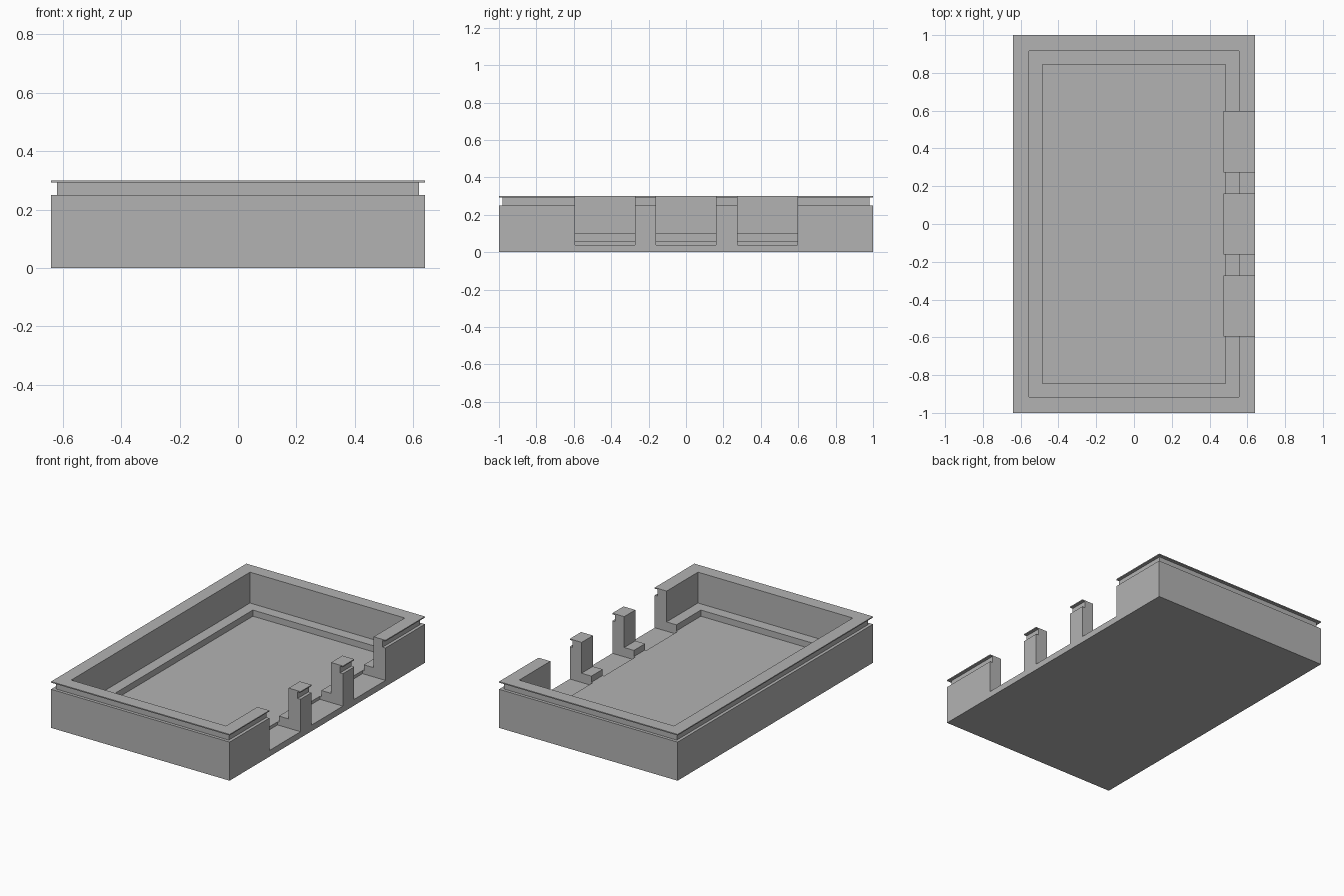
import bpy
import bmesh
from mathutils import Matrix

default = bpy.data.objects.get("Cube")
if default:
    bpy.data.objects.remove(default, do_unlink=True)

HALF_X, HALF_Y = 0.64, 1.0

grey = bpy.data.materials.new("plain_grey")
grey.use_nodes = True
grey.diffuse_color = (0.45, 0.45, 0.45, 1)
grey.node_tree.nodes["Principled BSDF"].inputs["Base Color"].default_value = grey.diffuse_color


def make_object(name, bm):
    bmesh.ops.recalc_face_normals(bm, faces=bm.faces)
    mesh = bpy.data.meshes.new(name)
    bm.to_mesh(mesh)
    bm.free()
    mesh.materials.append(grey)
    obj = bpy.data.objects.new(name, mesh)
    bpy.context.collection.objects.link(obj)
    return obj


def rectangle_loft(name, profile):
    """Join nested rectangles, each given as (inset, height), and cap both ends."""
    bm = bmesh.new()
    rings = []
    for inset, z in profile:
        x, y = HALF_X - inset, HALF_Y - inset
        rings.append([bm.verts.new((sx * x, sy * y, z))
                      for sx, sy in ((-1, -1), (1, -1), (1, 1), (-1, 1))])
    for a, b in zip(rings, rings[1:]):
        for i in range(4):
            j = (i + 1) % 4
            bm.faces.new((a[i], a[j], b[j], b[i]))
    bm.faces.new(rings[0])
    bm.faces.new(rings[-1])
    return make_object(name, bm)


# Tray: outer wall, groove under the thin lip, inner wall, ledge and floor
tray = rectangle_loft("tray", [
    (0, 0), (0, 0.25), (0.02, 0.25), (0.02, 0.293), (0, 0.293), (0, 0.30),
    (0.085, 0.30), (0.085, 0.10), (0.155, 0.10), (0.155, 0.06),
])

# Three openings through the left wall, cut slightly below the floor
cutters = bmesh.new()
for y in (-0.434, 0, 0.436):
    box = Matrix.Translation((0.475 + 0.2, y, 0.04 + 0.2)) @ Matrix.Diagonal((0.4, 0.32, 0.4, 1))
    bmesh.ops.create_cube(cutters, size=1, matrix=box)
cutter = make_object("opening_cutter", cutters)
cutter.hide_render = True

cut = tray.modifiers.new("openings", "BOOLEAN")
cut.operation = "DIFFERENCE"
cut.solver = "EXACT"
cut.object = cutter

# Keep the cut mesh and drop the helper
bpy.context.view_layer.update()
evaluated = tray.evaluated_get(bpy.context.evaluated_depsgraph_get())
result = bpy.data.meshes.new_from_object(evaluated)
tray.modifiers.clear()
tray.data = result
bpy.data.objects.remove(cutter, do_unlink=True)
